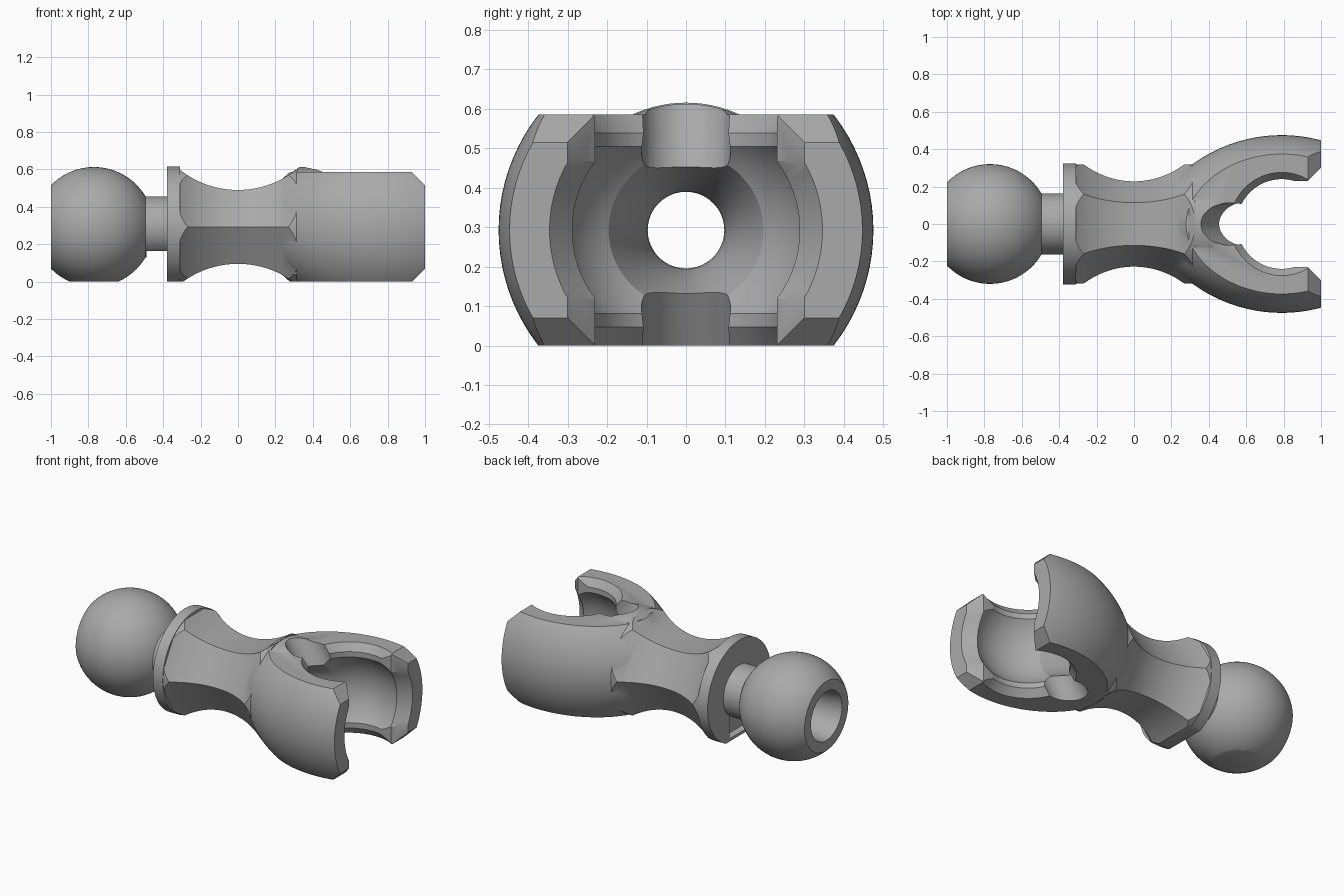
import bpy, bmesh, math
from mathutils import Vector, Matrix

cube = bpy.data.objects.get("Cube")
if cube:
    bpy.data.objects.remove(cube, do_unlink=True)

MID = 0.2925          # height of the long axis
TOP = 2 * MID         # height of the flat socket faces
BALL_X, SOCKET_X, BALL_R = -0.77, 0.79, 0.32

grey = bpy.data.materials.new("plain_grey")
grey.use_nodes = True
grey.diffuse_color = (0.4, 0.4, 0.4, 1)
grey.node_tree.nodes["Principled BSDF"].inputs["Base Color"].default_value = (0.4, 0.4, 0.4, 1)


def make(name, bm):
    bmesh.ops.recalc_face_normals(bm, faces=bm.faces)
    mesh = bpy.data.meshes.new(name)
    bm.to_mesh(mesh)
    bm.free()
    mesh.materials.append(grey)
    obj = bpy.data.objects.new(name, mesh)
    bpy.context.collection.objects.link(obj)
    return obj


def lathe(name, profile, sides=96):
    """Closed solid turned about the long axis from (x, radius) points."""
    bm = bmesh.new()
    rings = []
    for x, r in profile:
        angles = [2 * math.pi * i / sides for i in range(sides)]
        rings.append([bm.verts.new((x, r * math.cos(a), MID + r * math.sin(a))) for a in angles])
    for a, b in zip(rings, rings[1:]):
        for i in range(sides):
            j = (i + 1) % sides
            bm.faces.new((a[i], a[j], b[j], b[i]))
    bm.faces.new(rings[0])
    bm.faces.new(rings[-1])
    return make(name, bm)


def prism(name, points, depth, axis="y"):
    """Outline in xz (or xy) pushed both ways along y (or z)."""
    def at(p, d):
        return (p[0], d, p[1]) if axis == "y" else (p[0], p[1], MID + d)
    bm = bmesh.new()
    a, b = [[bm.verts.new(at(p, d)) for p in points] for d in (-depth, depth)]
    bm.faces.new(a)
    bm.faces.new(b)
    for i in range(len(points)):
        j = (i + 1) % len(points)
        bm.faces.new((a[i], a[j], b[j], b[i]))
    return make(name, bm)


def cone(name, start, end, r1, r2):
    start, end = Vector(start), Vector(end)
    d = end - start
    bm = bmesh.new()
    place = Matrix.Translation((start + end) / 2) @ d.to_track_quat("Z", "Y").to_matrix().to_4x4()
    bmesh.ops.create_cone(bm, cap_ends=True, segments=72, radius1=r1, radius2=r2,
                          depth=d.length, matrix=place)
    return make(name, bm)


def combine(obj, tool, operation):
    mod = obj.modifiers.new("combine", "BOOLEAN")
    mod.object, mod.operation, mod.solver = tool, operation, "EXACT"
    bpy.context.view_layer.objects.active = obj
    bpy.ops.object.modifier_apply(modifier=mod.name)
    bpy.data.objects.remove(tool, do_unlink=True)


def arc(x0, x1, steps, radius_at):
    xs = [x0 + (x1 - x0) * i / steps for i in range(steps + 1)]
    return [(x, radius_at(x)) for x in xs]


# Socket shell: barrel of revolution with flat top, flat bottom and bevelled mouth
body = lathe("joint_link", arc(0.2, 1.05, 40, lambda x: math.sqrt(0.81**2 - (x - SOCKET_X)**2) - 0.335))
combine(body, prism("envelope", [(0.1, 0), (0.93, 0), (1, 0.07), (1, TOP - 0.07),
                                 (0.93, TOP), (0.1, TOP)], 1), "INTERSECT")

# Raised pad behind the socket notch
combine(body, lathe("pad", [(0.285, 0.29), (0.33, 0.32), (0.42, 0.32), (0.495, 0.302)]), "UNION")

# Hexagonal waist with hollow sides, trimmed round at its ends
waist = lathe("waist", arc(-0.33, 0.32, 40,
              lambda x: (0.1975 + 0.5 - math.sqrt(0.25 - x * x)) / math.cos(math.pi / 6)), 6)
combine(waist, lathe("trim", [(-0.5, 0.319), (0.5, 0.319)]), "INTERSECT")
combine(body, waist, "UNION")

# Collar, neck and ball
combine(body, lathe("collar", [(-0.38, 0.323), (-0.31, 0.323)]), "UNION")
a0, a1 = math.acos(-0.23 / BALL_R), math.asin(0.163 / BALL_R)
ball = [(BALL_X + BALL_R * math.cos(a), BALL_R * math.sin(a))
        for a in (a0 + (a1 - a0) * i / 40 for i in range(41))]
combine(body, lathe("ball", ball + [(-0.36, 0.163)]), "UNION")

# Sloping rib under the neck
combine(body, prism("rib", [(-0.49, 0.13), (-0.37, 0.01), (-0.37, 0.2), (-0.49, 0.2)], 0.1), "UNION")

# Flat underside
combine(body, prism("floor", [(-2, -1), (2, -1), (2, 0), (-2, 0)], 2), "DIFFERENCE")

# Round cup, opening into a flared mouth
cup = [(SOCKET_X - BALL_R * math.cos(a), BALL_R * math.sin(a))
       for a in (0.02 + 2.0 * i / 40 for i in range(41))]
combine(body, lathe("cup", cup + [(1.005, 0.35), (1.1, 0.35)]), "DIFFERENCE")
combine(body, prism("mouth", [(0.8, -0.23), (0.93, -0.23), (1.01, -0.31),
                              (1.01, 0.31), (0.93, 0.23), (0.8, 0.23)], 1, "z"), "DIFFERENCE")

# Openings through the top and bottom, each with a bevel and a slanted notch
combine(body, cone("opening", (SOCKET_X, 0, -0.5), (SOCKET_X, 0, 1.5), 0.24, 0.24), "DIFFERENCE")
for s in (1, -1):
    combine(body, cone("bevel", (SOCKET_X, 0, MID + s * 0.243), (SOCKET_X, 0, MID + s * 0.343),
                       0.238, 0.315), "DIFFERENCE")
    combine(body, cone("notch", (0.606, 0, MID + s * 0.13), (0.435, 0, MID + s * 0.41),
                       0.113, 0.113), "DIFFERENCE")

# Fluid bore: tapered at the ball, flared into the cup
flare = arc(0.2, 0.56, 12, lambda x: 0.097 + 0.11 * ((x - 0.2) / 0.36)**1.6)
combine(body, lathe("bore", [(-1.05, 0.165), (-0.6, 0.097)] + flare), "DIFFERENCE")

# Smooth shading with crisp edges
bpy.ops.object.select_all(action="DESELECT")
body.select_set(True)
bpy.context.view_layer.objects.active = body
bpy.ops.object.shade_smooth_by_angle(angle=math.radians(25))
